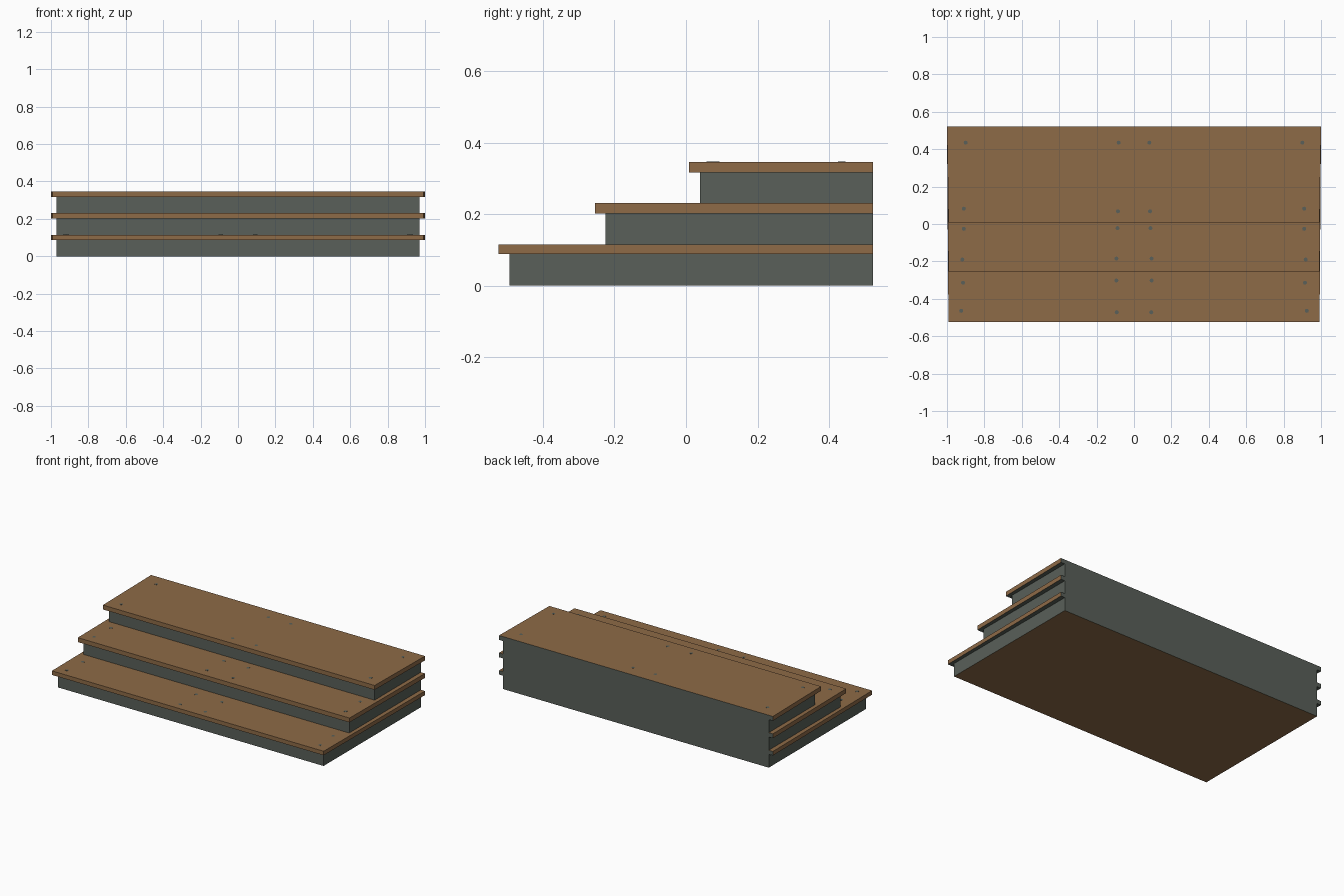
import bpy, bmesh

if "Cube" in bpy.data.objects:
    bpy.data.objects.remove(bpy.data.objects["Cube"])


def material(name, rgb):
    m = bpy.data.materials.new(name)
    m.diffuse_color = (*rgb, 1.0)
    m.use_nodes = True
    m.node_tree.nodes["Principled BSDF"].inputs["Base Color"].default_value = m.diffuse_color
    return m


WOOD = material("brown wood", (0.27, 0.145, 0.063))
GREY = material("grey paint", (0.10, 0.117, 0.10))
BACK = 0.522


def finish(name, bm, mats, rule=None):
    bmesh.ops.recalc_face_normals(bm, faces=bm.faces[:])
    bm.normal_update()
    if rule:
        for f in bm.faces:
            f.material_index = rule(f.normal)
    me = bpy.data.meshes.new(name)
    bm.to_mesh(me)
    bm.free()
    for m in mats:
        me.materials.append(m)
    ob = bpy.data.objects.new(name, me)
    bpy.context.collection.objects.link(ob)
    return ob


def slab(name, front, half_front, half_back, z0, z1, mats, rule=None):
    """Block running from y=front to the back, slightly tapered in width."""
    bm = bmesh.new()
    base = [(-half_front, front), (half_front, front), (half_back, BACK), (-half_back, BACK)]
    lo = [bm.verts.new((x, y, z0)) for x, y in base]
    hi = [bm.verts.new((x, y, z1)) for x, y in base]
    bm.faces.new(lo)
    bm.faces.new(hi)
    for i in range(4):
        j = (i + 1) % 4
        bm.faces.new((lo[i], lo[j], hi[j], hi[i]))
    return finish(name, bm, mats, rule)


# Step levels: riser front, tread front, riser bottom, tread bottom, tread top
steps = [
    ("lower", -0.493, -0.524, 0.0, 0.088, 0.115),
    ("middle", -0.225, -0.254, 0.115, 0.202, 0.231),
    ("upper", 0.039, 0.008, 0.231, 0.317, 0.346),
]
for label, riser_y, tread_y, z0, z1, z2 in steps:
    # Grey riser body; the floor face of the lowest one is wood
    slab(label + "_riser", riser_y, 0.97, 0.97, z0, z1, [GREY, WOOD],
         lambda n: 1 if n.z < -0.5 else 0)
    # Wooden tread with grey back and underside
    slab(label + "_tread", tread_y, 0.992, 1.0, z1, z2, [WOOD, GREY],
         lambda n: 1 if n.y > 0.5 or n.z < -0.5 else 0)

# Small screw heads: tread top, outer x, outer y, inner x, inner y
screws = [
    (0.346, 0.90, 0.435, 0.082, 0.435), (0.346, 0.91, 0.082, 0.086, 0.068),
    (0.231, 0.91, -0.026, 0.088, -0.022), (0.231, 0.918, -0.19, 0.094, -0.185),
    (0.115, 0.914, -0.314, 0.094, -0.302), (0.115, 0.924, -0.464, 0.092, -0.472),
]
bm = bmesh.new()
for z, xo, yo, xi, yi in screws:
    for x, y in ((xo, yo), (-xo, yo), (xi, yi), (-xi, yi)):
        r = bmesh.ops.create_cone(bm, cap_ends=True, segments=8, radius1=0.011,
                                  radius2=0.011, depth=0.002)
        bmesh.ops.translate(bm, verts=r["verts"], vec=(x, y, z - 0.0003))
finish("screw_heads", bm, [GREY])
